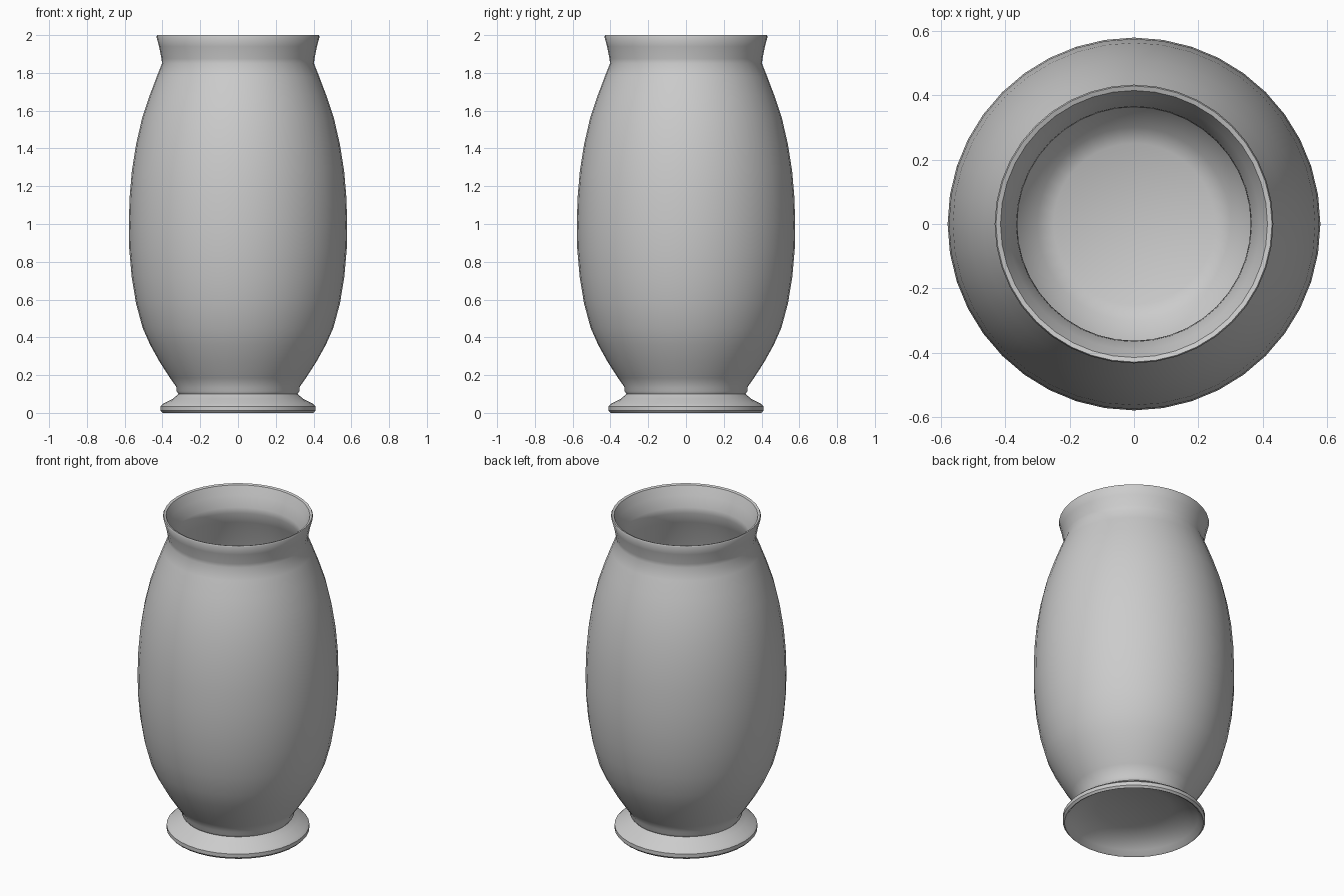
import bpy, bmesh, math

if "Cube" in bpy.data.objects:
    bpy.data.objects.remove(bpy.data.objects["Cube"])

SIDES = 40

# one plain grey ceramic colour
grey = bpy.data.materials.new("grey ceramic")
grey.diffuse_color = (0.6, 0.6, 0.6, 1)
grey.use_nodes = True
grey.node_tree.nodes["Principled BSDF"].inputs["Base Color"].default_value = grey.diffuse_color


def lathe(name, profile, closed=False):
    """Spin (radius, height) points around z; radius 0 becomes a single pole."""
    bm = bmesh.new()
    rings = []
    for r, z in profile:
        if r == 0:
            rings.append([bm.verts.new((0, 0, z))] * SIDES)
        else:
            rings.append([bm.verts.new((r * math.cos(2 * math.pi * i / SIDES),
                                        r * math.sin(2 * math.pi * i / SIDES), z))
                          for i in range(SIDES)])
    pairs = list(zip(rings, rings[1:]))
    if closed:
        pairs.append((rings[-1], rings[0]))
    for a, b in pairs:
        for i in range(SIDES):
            j = (i + 1) % SIDES
            bm.faces.new(list(dict.fromkeys((a[i], a[j], b[j], b[i]))))
    bmesh.ops.recalc_face_normals(bm, faces=bm.faces)
    mesh = bpy.data.meshes.new(name)
    bm.to_mesh(mesh)
    bm.free()
    mesh.materials.append(grey)
    ob = bpy.data.objects.new(name, mesh)
    bpy.context.collection.objects.link(ob)
    bpy.ops.object.select_all(action='DESELECT')
    ob.select_set(True)
    bpy.context.view_layer.objects.active = ob
    bpy.ops.object.shade_smooth_by_angle(angle=math.radians(42))
    return ob


# vase: hollow foot underside, flared foot, bulging body, flared lip, inner wall, floor
lathe("vase", [
    # underside of the foot
    (0, 0.10), (0.22, 0.095), (0.30, 0.07), (0.37, 0.03), (0.39, 0.005),
    # foot
    (0.40, 0.0), (0.411, 0.012), (0.411, 0.035), (0.395, 0.05),
    (0.345, 0.075), (0.315, 0.10),
    # body
    (0.325, 0.115), (0.325, 0.135), (0.36, 0.185), (0.415, 0.27), (0.465, 0.36),
    (0.505, 0.45), (0.54, 0.58), (0.563, 0.72), (0.576, 0.87), (0.578, 1.0),
    (0.574, 1.14), (0.562, 1.28), (0.54, 1.42), (0.508, 1.56), (0.468, 1.68),
    (0.43, 1.78), (0.402, 1.85),
    # lip
    (0.405, 1.875), (0.418, 1.94), (0.432, 1.992), (0.428, 2.0), (0.414, 1.995),
    # inner wall
    (0.39, 1.94), (0.365, 1.875), (0.362, 1.84), (0.39, 1.77), (0.468, 1.56),
    (0.522, 1.28), (0.538, 1.0), (0.523, 0.72), (0.467, 0.45), (0.375, 0.27),
    (0.30, 0.17), (0.25, 0.145), (0, 0.14),
])
